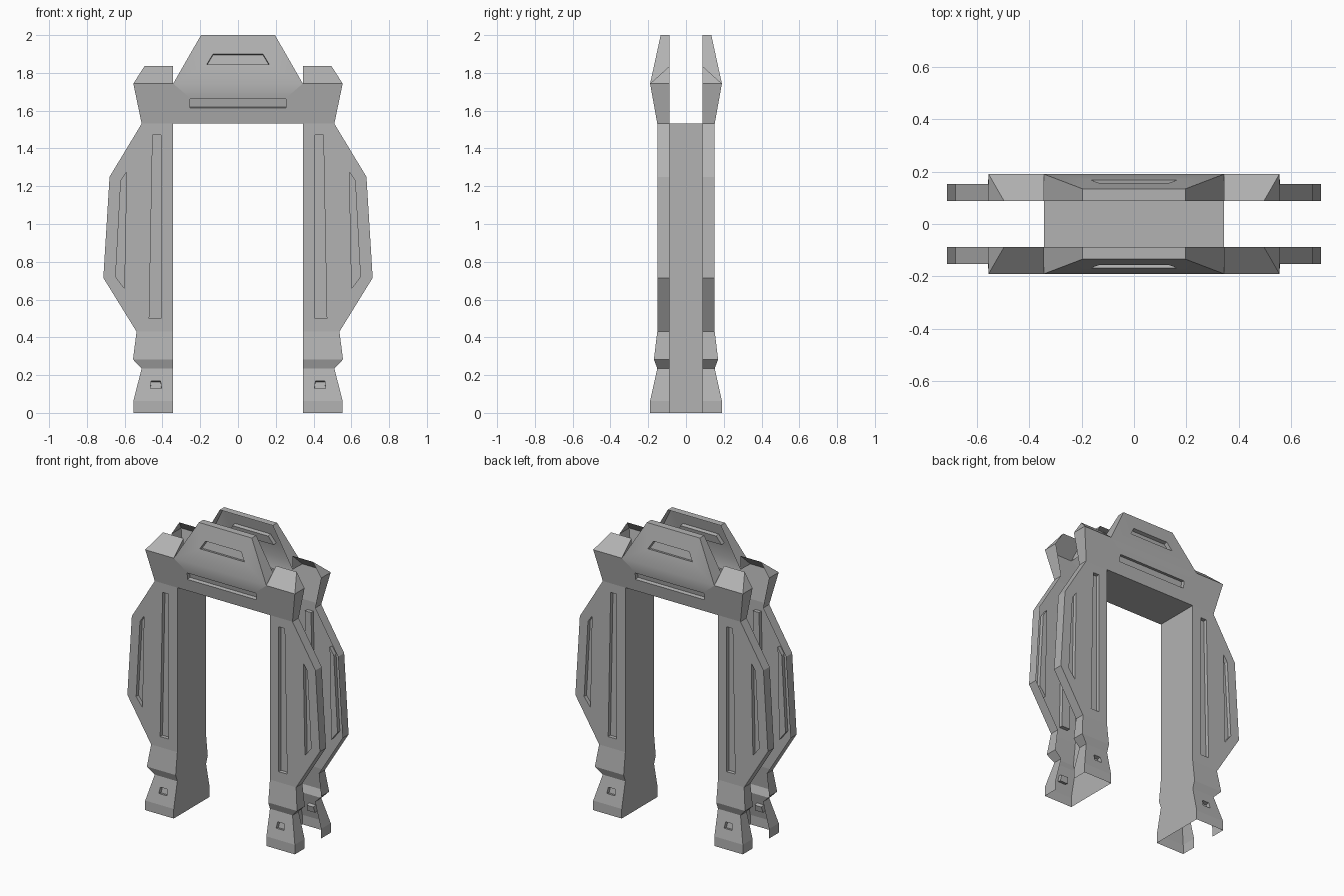
import bpy, bmesh
from mathutils import Vector

cube = bpy.data.objects.get("Cube")
if cube:
    bpy.data.objects.remove(cube)

grey = bpy.data.materials.new("plain_grey")
grey.use_nodes = True
grey.diffuse_color = (0.45, 0.45, 0.45, 1)
grey.node_tree.nodes["Principled BSDF"].inputs["Base Color"].default_value = (0.45, 0.45, 0.45, 1)

# Key dimensions: inner wall, open back edge of the shells, slot depth
INNER, BACK, SLOT = 0.343, 0.087, 0.025
LINTEL, BROW, TOP = 1.531, 1.743, 2.0
# Shell depth at each height
PROFILE = [(0, .19), (.064, .19), (.235, .152), (.283, .17), (.43, .152),
           (LINTEL, .152), (BROW, .19), (TOP, .134)]


def skin(x, z):
    """Point on the front skin at x and z."""
    for (z0, d0), (z1, d1) in zip(PROFILE, PROFILE[1:]):
        if z <= z1:
            return Vector((x, -(d0 + (d1 - d0) * (z - z0) / (z1 - z0)), z))


def face(bm, points, toward):
    f = bm.faces.new([bm.verts.new(p) for p in points])
    f.normal_update()
    if f.normal.dot(Vector(toward)) < 0:
        f.normal_flip()
    return f


def panel(bm, outline, slots=(), smooth=False):
    """Flat skin panel with recessed slots."""
    loops = [[skin(*p) for p in outline]] + [[skin(*p) for p in s] for s in slots]
    edges = []
    for loop in loops:
        vs = [bm.verts.new(p) for p in loop]
        edges += [bm.edges.new((vs[i - 1], vs[i])) for i in range(len(vs))]
    res = bmesh.ops.triangle_fill(bm, use_beauty=True, edges=edges, normal=(0, -1, 0))
    for f in [g for g in res["geom"] if isinstance(g, bmesh.types.BMFace)]:
        f.normal_update()
        if f.normal.y > 0:
            f.normal_flip()
        f.smooth = smooth
        normal = f.normal.copy()
    for loop in loops[1:]:
        floor = [p - normal * SLOT for p in loop]
        face(bm, floor, normal)
        centre = sum(loop, Vector()) / len(loop)
        for i in range(len(loop)):
            a, b = loop[i - 1], loop[i]
            face(bm, [a, b, floor[i], floor[i - 1]], centre - (a + b) / 2)


def rim(bm, path, centre):
    """Side strip from the skin back to the open edge."""
    for a, b in zip(path, path[1:]):
        p, q = skin(*a), skin(*b)
        out = (p + q) / 2 - Vector((centre[0], 0, centre[1]))
        out.y = 0
        face(bm, [p, q, Vector((q.x, -BACK, q.z)), Vector((p.x, -BACK, p.z))], out)


def finish(bm, name, mirror_x=True):
    bmesh.ops.remove_doubles(bm, verts=bm.verts[:], dist=0.0005)
    mesh = bpy.data.meshes.new(name)
    bm.to_mesh(mesh)
    bm.free()
    mesh.materials.append(grey)
    obj = bpy.data.objects.new(name, mesh)
    bpy.context.collection.objects.link(obj)
    mod = obj.modifiers.new("mirror", "MIRROR")
    mod.use_axis = (mirror_x, True, False)


def mirrored(points):
    return points + [(-x, z) for x, z in reversed(points)]


# Legs: foot, ankle bands and wide leg plate
edge = [(.554, 0), (.554, .064), (.51, .235), (.556, .283), (.537, .43),
        (.713, .715), (.68, 1.25), (.51, LINTEL)]
foot_slot = [(.405, .13), (.464, .13), (.459, .17), (.41, .17)]
long_slot = [(.408, .5), (.47, .5), (.452, 1.47), (.408, 1.47)]
side_slot = [(.602, .66), (.648, .72), (.62, 1.23), (.59, 1.275)]
bm = bmesh.new()
for i in range(4):
    a, b = edge[i], edge[i + 1]
    panel(bm, [(INNER, a[1]), a, b, (INNER, b[1])], [foot_slot] if i == 1 else [])
panel(bm, [(INNER, edge[4][1])] + edge[4:] + [(INNER, LINTEL)], [long_slot, side_slot])
for a, b in zip(edge, edge[1:]):
    rim(bm, [a, b], (0, (a[1] + b[1]) / 2))
finish(bm, "leg_shell")

# Shoulder blocks with sloping tops
bm = bmesh.new()
low, high = (.51, LINTEL), (.554, BROW)
panel(bm, [(INNER, LINTEL), low, high, (INNER, BROW)])
rim(bm, [low, high], (0, 1.64))
ridge = 1.836
outer, inner = skin(*high), skin(INNER, BROW)
tip, root = Vector((.495, -BACK, ridge)), Vector((INNER, -BACK, ridge))
face(bm, [inner, outer, tip, root], (0, -1, 1))
face(bm, [outer, Vector((outer.x, -BACK, BROW)), tip], (1, 0, 0))
face(bm, [inner, Vector((INNER, -BACK, BROW)), root], (-1, 0, 0))
finish(bm, "shoulder_block")

# Crown and lintel
bm = bmesh.new()
brow, peak, fold = (INNER, BROW), (.196, TOP), (.258, 1.67)
panel(bm, mirrored([brow, peak]), [mirrored([(.165, 1.845), (.132, 1.9)])], smooth=True)
panel(bm, mirrored([fold, brow]), smooth=True)
panel(bm, mirrored([(INNER, LINTEL), brow, fold]), [mirrored([(.255, 1.615), (.255, 1.662)])])
for side in (1, -1):
    rim(bm, [(side * INNER, BROW), (side * peak[0], TOP)], (0, 1.8))
rim(bm, [peak, (-peak[0], TOP)], (0, 1.8))
finish(bm, "crown_panel", mirror_x=False)

# Inner lining of the opening
bm = bmesh.new()
for (z0, d0), (z1, d1) in zip(PROFILE[:5], PROFILE[1:6]):
    face(bm, [(INNER, 0, z0), (INNER, -d0, z0), (INNER, -d1, z1), (INNER, 0, z1)], (-1, 0, 0))
d = PROFILE[5][1]
face(bm, [(0, 0, LINTEL), (INNER, 0, LINTEL), (INNER, -d, LINTEL), (0, -d, LINTEL)], (0, 0, -1))
finish(bm, "inner_lining")
